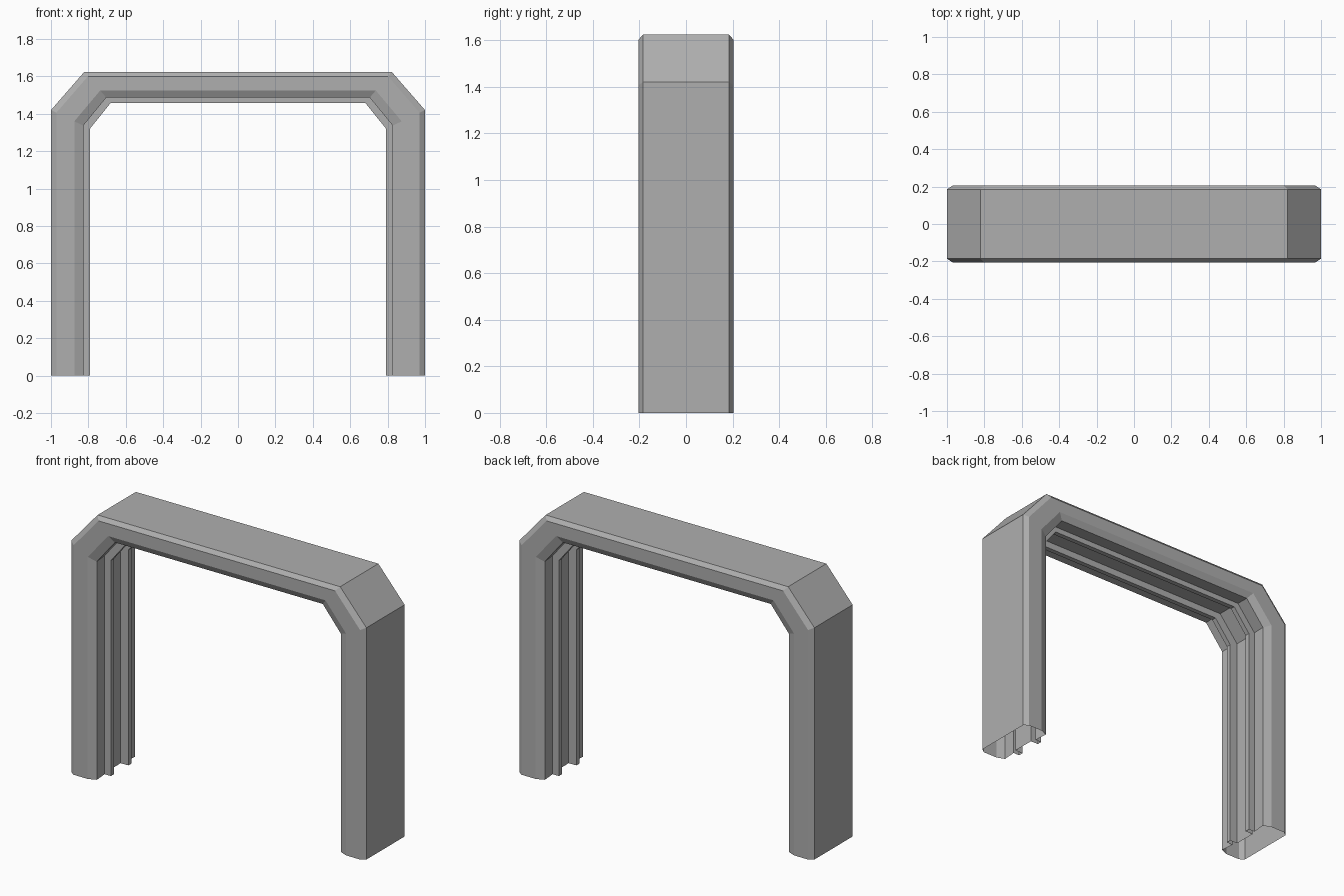
import bpy, bmesh

if "Cube" in bpy.data.objects:
    bpy.data.objects.remove(bpy.data.objects["Cube"])

# Path of the frame: outer line and matching inner line (x, z), left half
outer_half = [(-1.0, 0.0), (-1.0, 1.42), (-0.822, 1.624)]
inner_half = [(-0.792, 0.0), (-0.792, 1.32), (-0.68, 1.459)]


def mirrored(half):
    return half + [(-x, z) for x, z in reversed(half)]


outer, inner = mirrored(outer_half), mirrored(inner_half)

# Cross-section (y, depth): depth 0 is the outer line, 1 the inner line.
# Chamfered front edge, inner face, a raised rib, then the wide channel.
profile_half = [(-0.185, 0.0), (-0.205, 0.14), (-0.205, 0.6), (-0.185, 0.83),
                (-0.1, 0.8), (-0.1, 1.0), (-0.07, 1.0), (-0.07, 0.75)]
profile = profile_half + [(-y, d) for y, d in reversed(profile_half)]

# Door frame: closed profile swept along the path, feet left open
bm = bmesh.new()
rings = []
for (ox, oz), (ix, iz) in zip(outer, inner):
    rings.append([bm.verts.new((ox + (ix - ox) * d, y, oz + (iz - oz) * d))
                  for y, d in profile])
n = len(profile)
for a, b in zip(rings, rings[1:]):
    for i in range(n):
        j = (i + 1) % n
        bm.faces.new((a[i], a[j], b[j], b[i]))
bmesh.ops.recalc_face_normals(bm, faces=bm.faces)
# Make sure the top face points upward
top = max(bm.faces, key=lambda f: f.calc_center_median().z)
if top.normal.z < 0:
    bmesh.ops.reverse_faces(bm, faces=bm.faces)

mesh = bpy.data.meshes.new("door_frame")
bm.to_mesh(mesh)
bm.free()

# Dark grey finish
grey = bpy.data.materials.new("dark_grey")
grey.diffuse_color = (0.43, 0.43, 0.43, 1.0)
grey.use_nodes = True
grey.node_tree.nodes["Principled BSDF"].inputs["Base Color"].default_value = grey.diffuse_color
mesh.materials.append(grey)
bpy.context.collection.objects.link(bpy.data.objects.new("door_frame", mesh))
